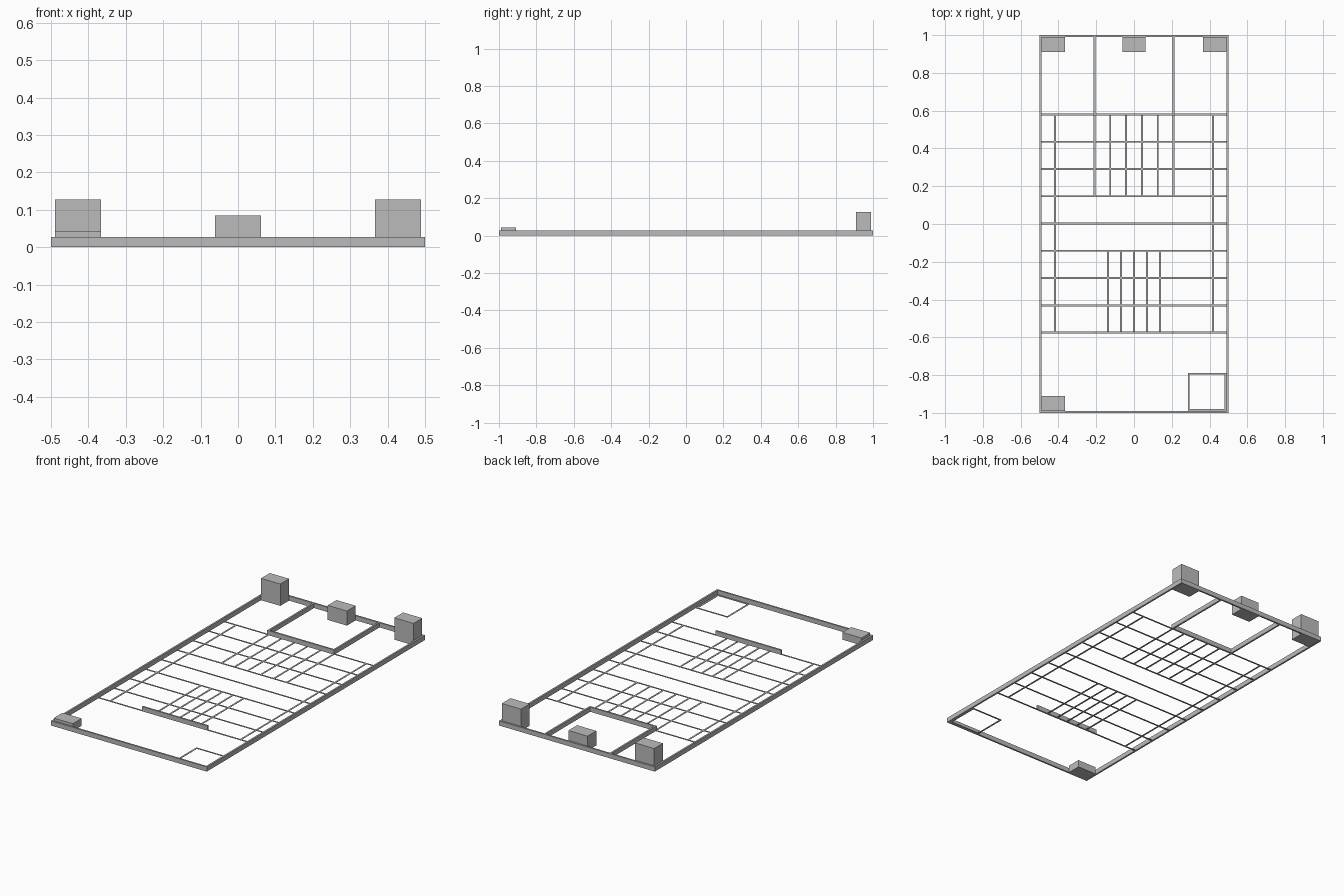
import bpy
import bmesh

cube = bpy.data.objects.get("Cube")
if cube:
    bpy.data.objects.remove(cube, do_unlink=True)

grey = bpy.data.materials.new("plain grey")
grey.use_nodes = True
colour = (0.5, 0.5, 0.5, 1)
grey.diffuse_color = colour
grey.node_tree.nodes["Principled BSDF"].inputs["Base Color"].default_value = colour

WALL = 0.027     # wall height
LINE = 0.002     # floor strip height
T = 0.01         # wall and strip thickness


def boxes(name, spans, height):
    """One object made of boxes standing on the floor: (x0, x1, y0, y1)."""
    bm = bmesh.new()
    for x0, x1, y0, y1 in spans:
        verts = bmesh.ops.create_cube(bm, size=1)["verts"]
        for v in verts:
            v.co.x = x1 if v.co.x > 0 else x0
            v.co.y = y1 if v.co.y > 0 else y0
            v.co.z = height if v.co.z > 0 else 0
    mesh = bpy.data.meshes.new(name)
    bm.to_mesh(mesh)
    bm.free()
    mesh.materials.append(grey)
    obj = bpy.data.objects.new(name, mesh)
    bpy.context.collection.objects.link(obj)
    return obj


def along_x(y, x0, x1):
    return (x0, x1, y - T / 2, y + T / 2)


def along_y(x, y0, y1):
    return (x - T / 2, x + T / 2, y0, y1)


# Outer walls
edge = 0.5 - T
boxes("outer_side_walls", [(-0.5, -edge, -1, 1), (edge, 0.5, -1, 1)], WALL)
boxes("outer_end_walls", [(-edge, edge, -1, T - 1), (-edge, edge, 1 - T, 1)], WALL)

# Inner walls: back room and free-standing front wall
BACK, FRONT, ROOM = 0.58, -0.575, 0.21
boxes("back_room_sides", [along_y(s * ROOM, BACK, 1 - T) for s in (-1, 1)], WALL)
boxes("back_room_front", [along_x(BACK, -ROOM - T / 2, ROOM + T / 2)], WALL)
boxes("front_wall", [along_x(FRONT, -ROOM, ROOM)], WALL)

# Floor strips across the width
step = (BACK - FRONT) / 8
boxes("cross_strips", [along_x(FRONT + i * step, -edge, edge) for i in range(9)], LINE)

# Floor strips along the length
boxes("side_strips", [along_y(s * 0.418, FRONT, BACK) for s in (-1, 1)], LINE)
boxes("back_bay_strips",
      [along_y(-ROOM + i * ROOM / 2.5, BACK - 3 * step, BACK) for i in range(6)], LINE)
boxes("front_bay_strips",
      [along_y(i * 0.069, FRONT, FRONT + 3 * step) for i in range(-2, 3)], LINE)

# Square marked on the floor in the front corner
boxes("corner_square",
      [along_x(-0.793, 0.285, edge), along_x(T / 2 - 0.99, 0.285, edge),
       along_y(0.29, -0.99, -0.793), along_y(edge - T / 2, -0.99, -0.793)], LINE)

# Blocks against the end walls, in steps of one height unit
UNIT = 0.0423
for name, x, y, units in (("back_left_block", 0.4275, 0.95, 3),
                          ("back_right_block", -0.4275, 0.95, 3),
                          ("back_middle_block", 0, 0.95, 2),
                          ("front_right_block", -0.4275, -0.95, 1)):
    boxes(name, [(x - 0.0615, x + 0.0615, y - 0.04, y + 0.04)], units * UNIT)
